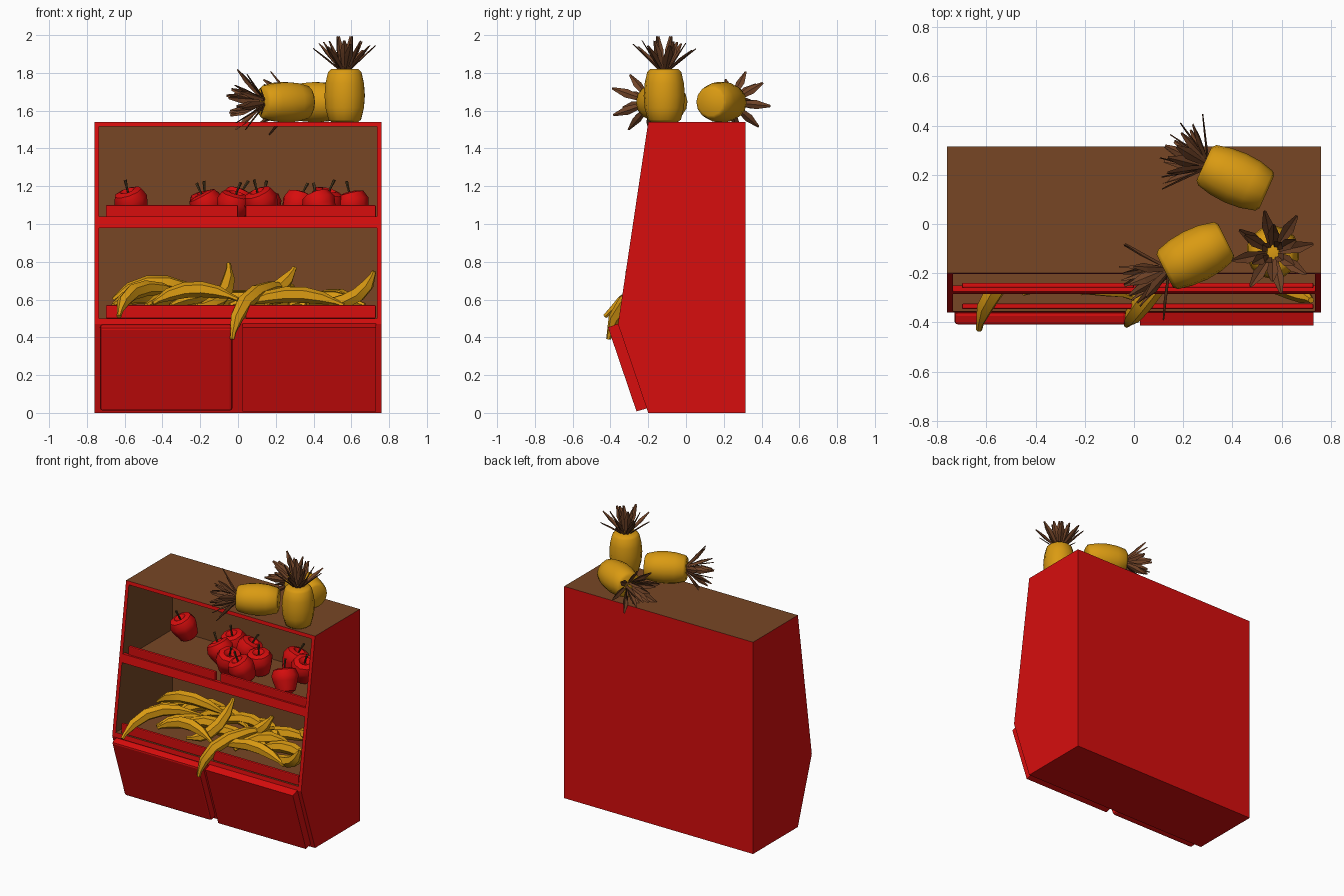
import bpy, bmesh, math, random
from mathutils import Vector, Matrix

if "Cube" in bpy.data.objects:
    bpy.data.objects.remove(bpy.data.objects["Cube"])

random.seed(4)


def mat(name, col):
    m = bpy.data.materials.new(name)
    m.diffuse_color = (*col, 1)
    m.use_nodes = True
    m.node_tree.nodes["Principled BSDF"].inputs["Base Color"].default_value = m.diffuse_color
    return m


RED = mat("red_paint", (0.68, 0.004, 0.004))
BROWN = mat("brown_wood", (0.185, 0.062, 0.018))
GOLD = mat("golden_fruit", (0.70, 0.325, 0.006))
LEAF = mat("dry_leaf_brown", (0.16, 0.055, 0.020))
STEM = mat("dark_stem", (0.075, 0.045, 0.015))


def finish(bm, name, mats, smooth=None, rule=None, normals=True):
    if normals:
        bmesh.ops.recalc_face_normals(bm, faces=bm.faces)
    bm.normal_update()
    if rule:
        for f in bm.faces:
            f.material_index = int(rule(f.normal, f.calc_center_median()))
    me = bpy.data.meshes.new(name)
    bm.to_mesh(me)
    bm.free()
    for m in mats:
        me.materials.append(m)
    ob = bpy.data.objects.new(name, me)
    bpy.context.collection.objects.link(ob)
    if smooth:
        bpy.ops.object.select_all(action='DESELECT')
        ob.select_set(True)
        bpy.context.view_layer.objects.active = ob
        bpy.ops.object.shade_smooth_by_angle(angle=math.radians(smooth))
    return ob


def prism(name, prof, x0, x1, rule=None, bevel=0):
    """Extrude a (y, z) profile along x; faces chosen by the rule become brown."""
    bm = bmesh.new()
    a = [bm.verts.new((x0, y, z)) for y, z in prof]
    b = [bm.verts.new((x1, y, z)) for y, z in prof]
    n = len(prof)
    bm.faces.new(a)
    bm.faces.new(b[::-1])
    for i in range(n):
        bm.faces.new((a[i], b[i], b[(i + 1) % n], a[(i + 1) % n]))
    ob = finish(bm, name, [RED, BROWN], rule=rule)
    if bevel:
        mod = ob.modifiers.new("bevel", 'BEVEL')
        mod.width, mod.segments = bevel, 2
    return ob


def front_y(z):
    """Depth of the sloped front at a height."""
    return -0.36 + (z - 0.47) * 0.16 / 1.07 if z > 0.47 else -0.20 - z * 0.16 / 0.47


# --- cabinet ---
BACK, TOP, W, IN = 0.315, 1.54, 0.76, 0.735
outline = [(BACK, 0), (BACK, TOP), (-0.20, TOP), (-0.36, 0.47), (-0.20, 0)]
for side, s in (("left", -1), ("right", 1)):
    prism(side + "_side_panel", outline, s * IN, s * W,
          lambda n, c, s=s: n.z > 0.9 or n.x * s < -0.9)
prism("back_panel", [(BACK, 0), (BACK, TOP), (0.295, TOP), (0.295, 0)], -IN, IN,
      lambda n, c: n.y < -0.9 or n.z > 0.9)
prism("top_board", [(0.295, TOP), (-0.20, TOP), (front_y(1.515), 1.515), (0.295, 1.515)],
      -IN, IN, lambda n, c: abs(n.z) > 0.9)
prism("upper_shelf", [(0.295, 1.0), (-0.25, 1.0), (-0.25, 1.04), (front_y(1.04), 1.04),
                      (front_y(0.98), 0.98), (0.295, 0.98)],
      -IN, IN, lambda n, c: abs(n.z) > 0.9 and c.z < 1.03)
prism("lower_body", [(0.295, 0), (0.295, 0.5), (front_y(0.5), 0.5), (-0.36, 0.47), (-0.20, 0)],
      -IN, IN, lambda n, c: n.z > 0.9)

# --- retaining lips and sloped front panels ---
for row, z0, z1, y in (("upper", 1.0, 1.10, -0.25), ("lower", 0.5, 0.57, -0.335)):
    for side, x0, x1 in (("left", -0.70, 0.0), ("right", 0.04, 0.73)):
        prism(f"{row}_{side}_lip", [(y - 0.011, z0), (y + 0.011, z0), (y + 0.011, z1),
                                    (y - 0.011, z1)], x0, x1, bevel=0.006)
panel = [(-0.207, 0.024), (-0.36, 0.472), (-0.413, 0.453), (-0.262, 0.008)]
prism("left_front_panel", panel, -0.73, -0.03, bevel=0.014)
prism("right_front_panel", panel, 0.025, 0.73)


# --- fruit helpers ---
def rings(bm, loops, mi=0):
    """Skin a list of vertex rings and close both ends."""
    vs = [[bm.verts.new(p) for p in l] for l in loops]
    n = len(vs[0])
    fs = [bm.faces.new(vs[0][::-1]), bm.faces.new(vs[-1])]
    for a, b in zip(vs, vs[1:]):
        for i in range(n):
            fs.append(bm.faces.new((a[i], a[(i + 1) % n], b[(i + 1) % n], b[i])))
    for f in fs:
        f.material_index = mi


def circle(r, z, n, cx=0):
    return [(cx + r * math.cos(i * math.tau / n), r * math.sin(i * math.tau / n), z)
            for i in range(n)]


def aim(d):
    return Vector(d).to_track_quat('Z', 'Y').to_matrix().to_4x4()


def apple(i, x, y, z):
    bm = bmesh.new()
    prof = [(0.035, -0.085), (0.062, -0.07), (0.085, 0.0), (0.092, 0.035),
            (0.075, 0.075), (0.04, 0.085), (0.012, 0.062)]
    rings(bm, [circle(r, h, 9) for r, h in prof])
    rings(bm, [circle(0.006, 0.06, 5), circle(0.006, 0.10, 5, 0.004),
               circle(0.009, 0.145, 5, 0.012)], 1)
    tilt = aim((random.uniform(-0.6, 0.5), random.uniform(-0.4, 0.4), 1))
    bm.transform(Matrix.Translation((x, y, z)) @ tilt @ Matrix.Rotation(i * 1.3, 4, 'Z'))
    finish(bm, f"apple_{i}", [RED, STEM], smooth=40)


def banana(i, p0, p1, p2, r=0.042):
    """Tapered six-sided tube along a three-point curve."""
    a, b, c = Vector(p0), Vector(p1), Vector(p2)
    side = (b - a).cross(c - b).normalized()
    loops = []
    taper = [(0, 0.3), (0.06, 0.38), (0.2, 0.82), (0.4, 1), (0.6, 1), (0.78, 0.8),
             (0.92, 0.36), (1, 0.3)]
    for t, k in taper:
        p = a * (1 - t) ** 2 + b * 2 * t * (1 - t) + c * t * t
        d = ((b - a) * (1 - t) + (c - b) * t).normalized()
        up = side.cross(d)
        loops.append([p + (side * math.cos(q) + up * math.sin(q)) * r * k
                      for q in (j * math.tau / 6 for j in range(6))])
    bm = bmesh.new()
    rings(bm, loops)
    finish(bm, f"banana_{i}", [GOLD], smooth=45)


def pineapple(name, base, axis, spin):
    """Barrel body, with a crown of folded leaves on top."""
    m = Matrix.Translation(base) @ aim(axis) @ Matrix.Rotation(spin, 4, 'Z')
    bm = bmesh.new()
    prof = [(0.072, 0), (0.088, 0.012), (0.104, 0.075), (0.109, 0.14), (0.104, 0.205),
            (0.090, 0.265), (0.074, 0.28)]
    rings(bm, [circle(r, z, 14) for r, z in prof])
    bm.transform(m)
    finish(bm, name + "_body", [GOLD], smooth=45)
    bm = bmesh.new()
    for count, lean, length, twist in ((8, 52, 0.205, 0), (6, 30, 0.19, 0.3), (4, 10, 0.182, 0.7)):
        for j in range(count):
            ang = j * math.tau / count + twist
            k = length * random.uniform(0.9, 1.0) if lean > 10 else length
            out, tang = Vector((math.cos(ang), math.sin(ang), 0)), Vector((-math.sin(ang), math.cos(ang), 0))
            le = math.radians(lean + (random.uniform(-8, 8) if lean > 10 else 0))
            d = out * math.sin(le) + Vector((0, 0, math.cos(le)))
            fold = (out * math.cos(le) - Vector((0, 0, math.sin(le)))) * 0.009
            rows = []
            for t, w in ((0, 0.010), (0.6, 0.024), (1, 0.006)):
                p = Vector((0, 0, 0.275)) + out * 0.018 + d * k * t
                rows.append([bm.verts.new(q) for q in (p - tang * w, p + fold * (1 - t * 0.5), p + tang * w)])
            for r0, r1 in zip(rows, rows[1:]):
                for q in (0, 1):
                    bm.faces.new((r0[q], r0[q + 1], r1[q + 1], r1[q]))
    bm.transform(m)
    finish(bm, name + "_leaves", [LEAF], normals=False)


# --- apples on the upper shelf ---
for i, (x, y) in enumerate([(-0.56, 0.19), (-0.165, 0.20), (-0.156, 0.04), (-0.01, 0.13),
                            (-0.03, -0.06), (0.14, 0.05), (0.13, -0.13), (0.437, -0.08),
                            (0.315, 0.20), (0.46, 0.10), (0.61, 0.12)]):
    apple(i, x, y, 1.085 + (0.015 if i % 3 == 0 else 0))

# --- bananas on the lower shelf: placed ones, then a filled heap ---
placed = [((-0.03, -0.41, 0.39), (0.0, -0.36, 0.70), (0.29, 0.0, 0.67)),
          ((-0.63, -0.43, 0.51), (-0.60, -0.2, 0.74), (-0.27, -0.03, 0.62)),
          ((-0.66, 0.02, 0.60), (-0.45, 0.0, 0.78), (-0.15, 0.1, 0.60)),
          ((-0.05, 0.02, 0.79), (-0.03, -0.18, 0.56), (-0.22, -0.28, 0.57)),
          ((0.30, -0.03, 0.77), (0.22, -0.1, 0.60), (-0.02, -0.12, 0.58)),
          ((0.72, -0.31, 0.75), (0.66, -0.26, 0.55), (0.38, -0.18, 0.58)),
          ((-0.45, -0.28, 0.58), (-0.25, -0.2, 0.72), (0.0, -0.3, 0.60)),
          ((0.05, -0.26, 0.58), (0.3, -0.2, 0.68), (0.56, -0.27, 0.57))]
for i, b in enumerate(placed):
    banana(i, *b)
for i in range(14):
    c = Vector((-0.47 + 0.94 * (i % 7) / 6, -0.14 + 0.2 * (i // 7), 0.57))
    yaw = random.uniform(-0.7, 0.7)
    d = Vector((math.cos(yaw), math.sin(yaw), 0)) * 0.2
    bow = Vector((-d.y, d.x, 0.15)) * random.uniform(0.4, 0.8)
    banana(len(placed) + i, c - d, c + bow, c + d)

# --- pineapples on top ---
pineapple("standing_pineapple", (0.565, -0.115, 1.54), (0, 0, 1), 0.2)
pineapple("front_lying_pineapple", (0.375, -0.065, 1.645), (-0.89, -0.45, 0), 0.4)
pineapple("rear_lying_pineapple", (0.54, 0.13, 1.645), (-0.91, 0.41, 0), 0.9)
